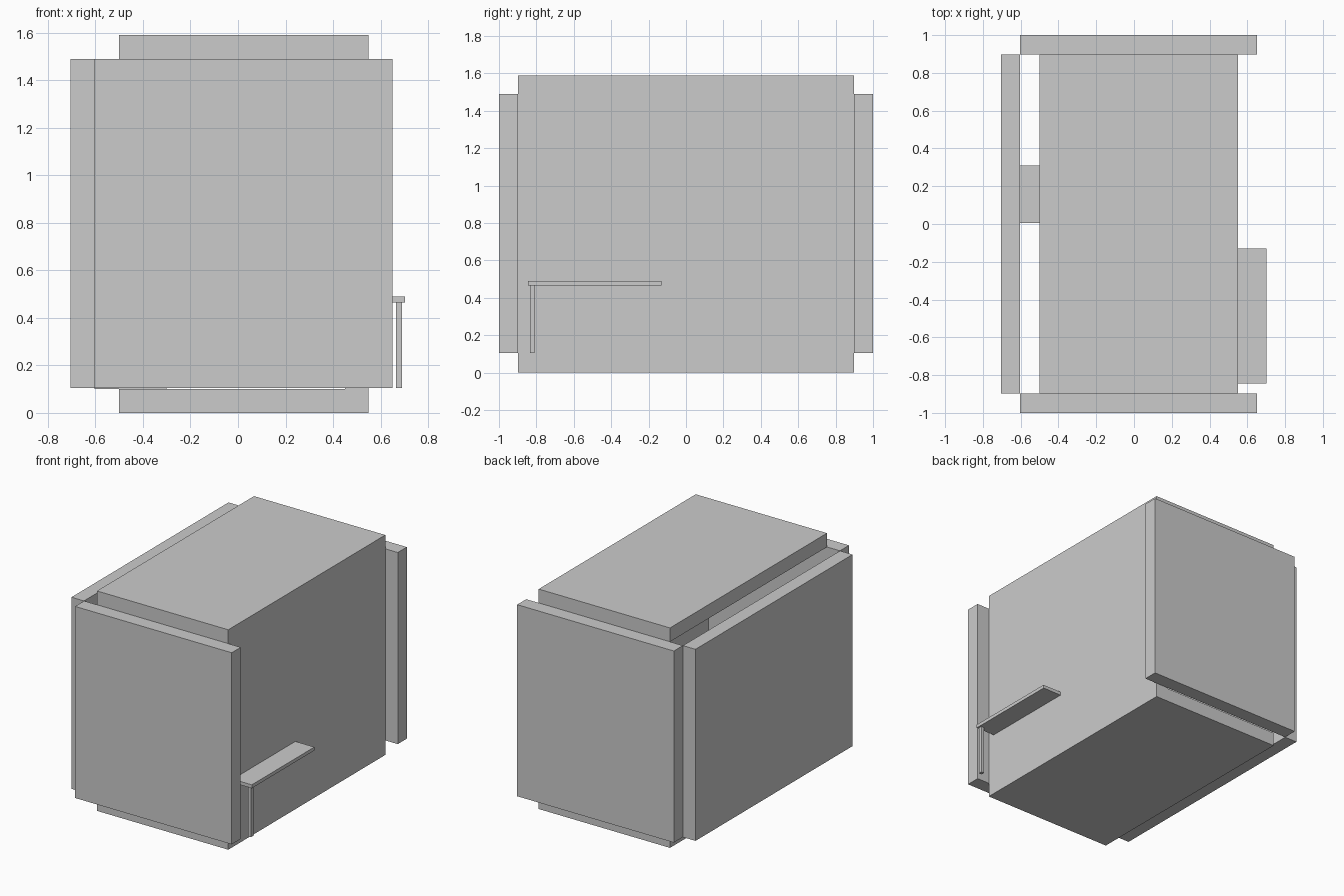
import bpy, bmesh

if "Cube" in bpy.data.objects:
    bpy.data.objects.remove(bpy.data.objects["Cube"])

grey = bpy.data.materials.new("plain_grey")
grey.diffuse_color = (0.6, 0.6, 0.6, 1)
grey.use_nodes = True
grey.node_tree.nodes["Principled BSDF"].inputs["Base Color"].default_value = grey.diffuse_color


def finish(name, bm):
    bmesh.ops.recalc_face_normals(bm, faces=bm.faces)
    me = bpy.data.meshes.new(name)
    bm.to_mesh(me)
    bm.free()
    me.materials.append(grey)
    ob = bpy.data.objects.new(name, me)
    bpy.context.collection.objects.link(ob)
    return ob


def box(name, x, y, z):
    """Box from its (min, max) extents on each axis."""
    bm = bmesh.new()
    bmesh.ops.create_cube(bm, size=1)
    for v in bm.verts:
        for i, (lo, hi) in enumerate((x, y, z)):
            v.co[i] = hi if v.co[i] > 0 else lo
    return finish(name, bm)


# Floor, right wall and roof: one C-shaped profile, open on the left, run front to back
profile = [(-0.5, 0), (0.55, 0), (0.55, 1.59), (-0.5, 1.59),
           (-0.5, 1.49), (0.45, 1.49), (0.45, 0.1), (-0.5, 0.1)]
bm = bmesh.new()
face = bm.faces.new([bm.verts.new((x, -0.897, z)) for x, z in profile])
run = bmesh.ops.extrude_face_region(bm, geom=[face])
for v in run["geom"]:
    if isinstance(v, bmesh.types.BMVert):
        v.co.y = 0.897
finish("floor_wall_roof_shell", bm)

# Upright panels around the room
WALL_Z = (0.105, 1.49)
box("front_wall", (-0.603, 0.65), (-1.0, -0.897), WALL_Z)
box("back_wall", (-0.603, 0.65), (0.897, 1.0), WALL_Z)
box("left_wall", (-0.704, -0.604), (-0.897, 0.897), WALL_Z)

# Outside counter and its thin leg
box("counter_top", (0.53, 0.702), (-0.845, -0.13), (0.465, 0.49))
box("counter_leg", (0.665, 0.69), (-0.835, -0.81), (0.105, 0.465))

# Bench inside against the left wall
box("inner_bench", (-0.604, -0.3), (0.005, 0.31), (0.1, 0.45))
